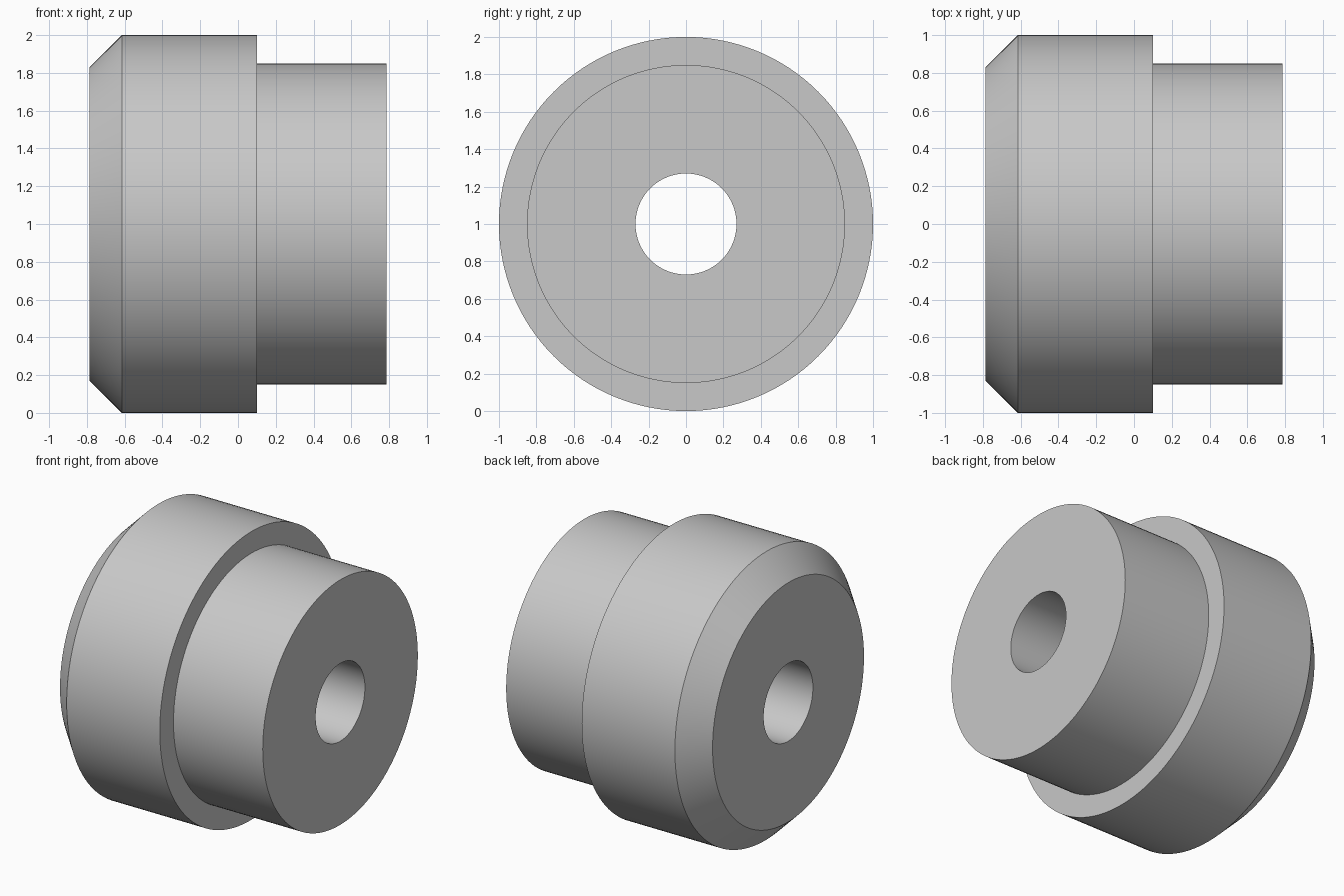
import bpy
import bmesh
from math import cos, sin, tau, radians

cube = bpy.data.objects.get("Cube")
if cube:
    bpy.data.objects.remove(cube, do_unlink=True)

# Plain grey material
grey = bpy.data.materials.new("light grey")
grey.use_nodes = True
colour = (0.58, 0.58, 0.58, 1)
grey.diffuse_color = colour
grey.node_tree.nodes["Principled BSDF"].inputs["Base Color"].default_value = colour

# Closed profile as (x, radius): bore, chamfered wide flange, narrower hub
SEGMENTS = 128
AXIS_HEIGHT = 1.0
profile = [(-0.785, 0.27), (-0.785, 0.83), (-0.615, 1.0), (0.10, 1.0),
           (0.10, 0.85), (0.785, 0.85), (0.785, 0.27)]

# Revolve the profile around the x axis
bm = bmesh.new()
rings = []
for i in range(SEGMENTS):
    a = tau * i / SEGMENTS
    rings.append([bm.verts.new((x, r * cos(a), AXIS_HEIGHT + r * sin(a)))
                  for x, r in profile])
for i, ring in enumerate(rings):
    following = rings[(i + 1) % SEGMENTS]
    for j in range(len(profile)):
        k = (j + 1) % len(profile)
        bm.faces.new((ring[j], ring[k], following[k], following[j]))
bmesh.ops.recalc_face_normals(bm, faces=bm.faces)

mesh = bpy.data.meshes.new("stepped_bushing")
bm.to_mesh(mesh)
bm.free()
mesh.materials.append(grey)
bushing = bpy.data.objects.new("stepped_bushing", mesh)
bpy.context.collection.objects.link(bushing)

# Smooth round walls, crisp rims
bpy.ops.object.select_all(action='DESELECT')
bushing.select_set(True)
bpy.context.view_layer.objects.active = bushing
bpy.ops.object.shade_smooth_by_angle(angle=radians(30))
